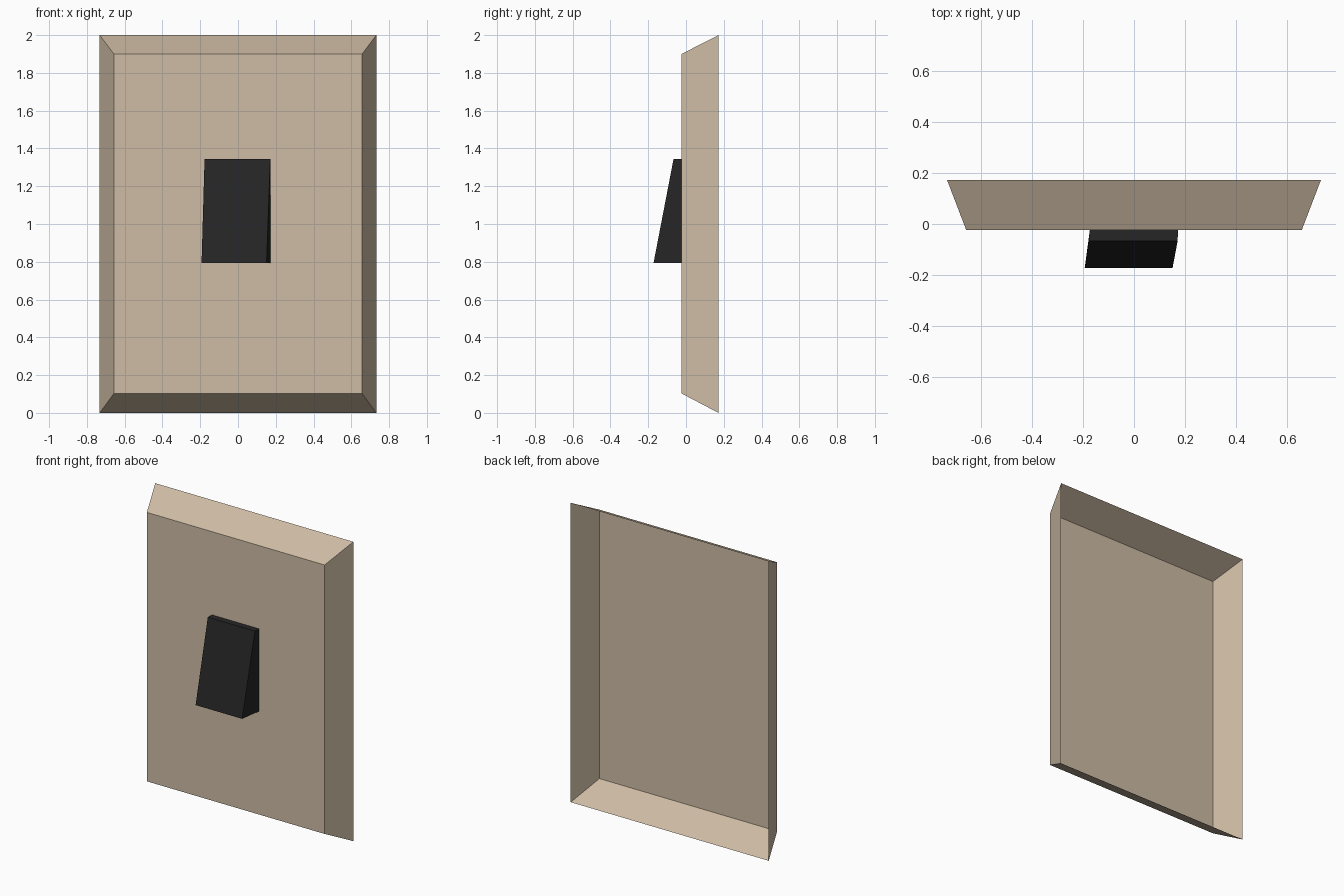
import bpy, bmesh

if "Cube" in bpy.data.objects:
    bpy.data.objects.remove(bpy.data.objects["Cube"])


def material(name, rgb):
    m = bpy.data.materials.new(name)
    m.diffuse_color = (*rgb, 1)
    m.use_nodes = True
    m.node_tree.nodes["Principled BSDF"].inputs["Base Color"].default_value = m.diffuse_color
    return m


def open_box(name, back, front, mat):
    """Box open at the back: two four-corner loops joined, front one capped.
    Corners run bottom left, bottom right, top right, top left."""
    bm = bmesh.new()
    b = [bm.verts.new(p) for p in back]
    f = [bm.verts.new(p) for p in front]
    bm.faces.new(f)
    for i in range(4):
        j = (i + 1) % 4
        bm.faces.new((b[i], b[j], f[j], f[i]))
    mesh = bpy.data.meshes.new(name)
    bm.to_mesh(mesh)
    bm.free()
    mesh.materials.append(mat)
    ob = bpy.data.objects.new(name, mesh)
    bpy.context.collection.objects.link(ob)
    return ob


def rect(x0, x1, z0, z1, y):
    return [(x0, y, z0), (x1, y, z0), (x1, y, z1), (x0, y, z1)]


beige = material("beige plastic", (0.62, 0.505, 0.375))
black = material("black plastic", (0.019, 0.019, 0.019))

# Wall plate: hollow shell with sloped sides, open at the back
open_box("switch_plate",
         rect(-0.732, 0.732, 0, 2, 0.172),
         rect(-0.657, 0.657, 0.103, 1.9, -0.024), beige)

# Switch: wedge leaning out at its lower edge, skewed slightly to the left
open_box("switch_rocker",
         rect(-0.173, 0.172, 0.793, 1.344, -0.024),
         [(-0.193, -0.172, 0.793), (0.151, -0.172, 0.793),
          (0.171, -0.066, 1.344), (-0.177, -0.066, 1.344)], black)
